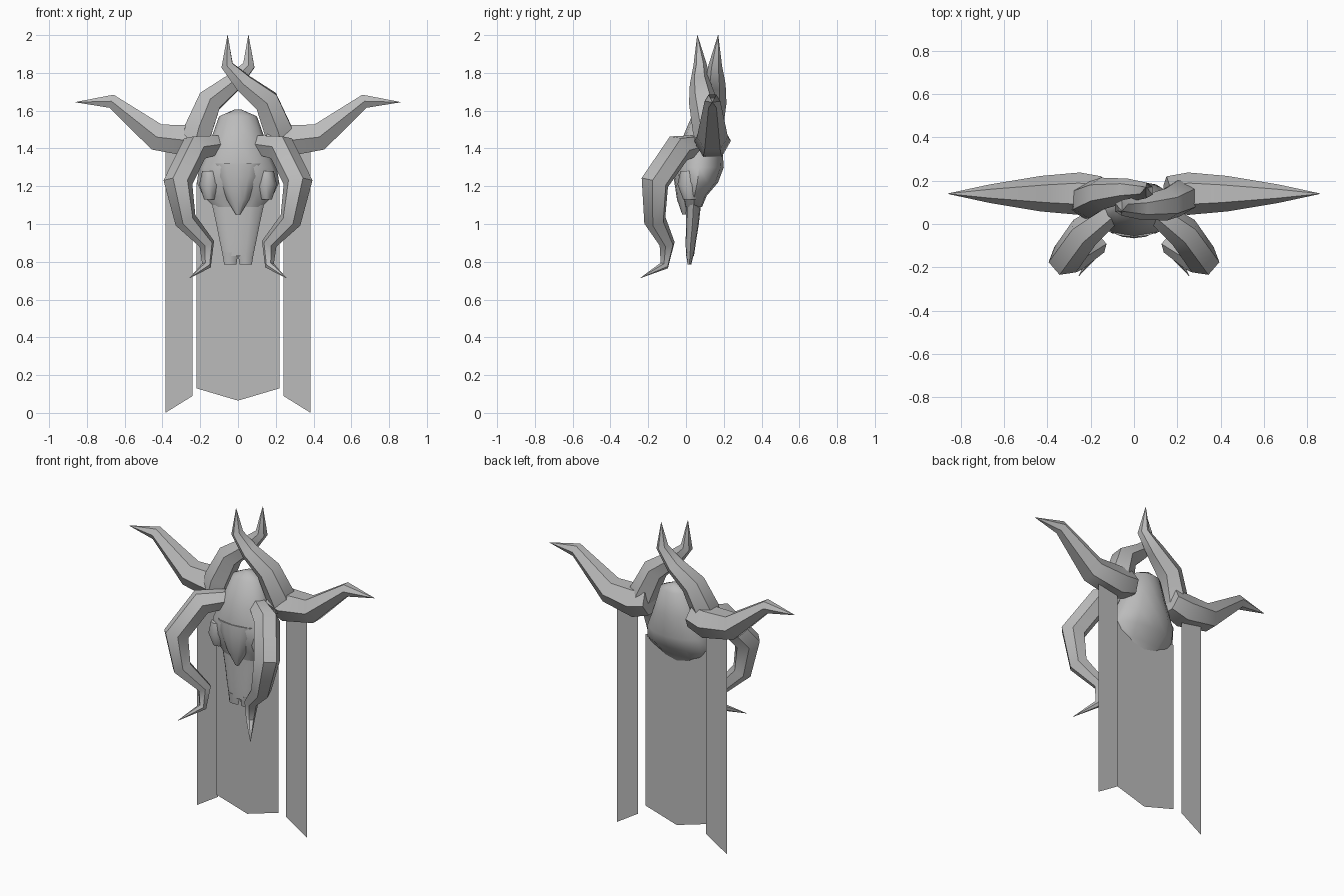
import bpy, bmesh, math
from mathutils import Vector

cube = bpy.data.objects.get("Cube")
if cube:
    bpy.data.objects.remove(cube, do_unlink=True)

grey = bpy.data.materials.new("plain grey")
grey.use_nodes = True
colour = (0.5, 0.5, 0.5, 1)
grey.diffuse_color = colour
grey.node_tree.nodes["Principled BSDF"].inputs["Base Color"].default_value = colour


def finish(name, bm, smooth=True):
    bmesh.ops.recalc_face_normals(bm, faces=bm.faces)
    mesh = bpy.data.meshes.new(name)
    bm.to_mesh(mesh)
    bm.free()
    mesh.materials.append(grey)
    ob = bpy.data.objects.new(name, mesh)
    bpy.context.collection.objects.link(ob)
    if smooth:
        bpy.ops.object.select_all(action='DESELECT')
        ob.select_set(True)
        bpy.context.view_layer.objects.active = ob
        bpy.ops.object.shade_smooth_by_angle(angle=math.radians(50))
    return ob


def loft(name, rings):
    """Skin a list of equal-length rings and cap both ends."""
    bm = bmesh.new()
    loops = [[bm.verts.new(p) for p in ring] for ring in rings]
    n = len(loops[0])
    for a, b in zip(loops, loops[1:]):
        for i in range(n):
            j = (i + 1) % n
            bm.faces.new((a[i], a[j], b[j], b[i]))
    bm.faces.new(loops[0])
    bm.faces.new(loops[-1])
    bmesh.ops.remove_doubles(bm, verts=bm.verts, dist=0.0005)
    return finish(name, bm)


def horn(name, path, place, sides=6):
    """Tapered tube through (x, y, z, radius) points moved by place."""
    pts = [Vector(place(p[:3])) for p in path]
    rings, side = [], Vector((0, 1, 0))
    for i, p in enumerate(pts):
        before = (p - pts[i - 1]).normalized() if i else Vector()
        after = (pts[i + 1] - p).normalized() if i + 1 < len(pts) else Vector()
        t = (before + after).normalized()
        side = (side - t * side.dot(t)).normalized()
        other = t.cross(side)
        angles = [math.tau * k / sides for k in range(sides)]
        rings.append([p + path[i][3] * (side * math.cos(a) + other * math.sin(a))
                      for a in angles])
    return loft(name, rings)


def bone(name, rows, cx=0, sides=12):
    """Stack of ovals given as (z, half width, front y, back y)."""
    rings = []
    for z, w, front, back in rows:
        mid, depth = (front + back) / 2, (back - front) / 2
        rings.append([(cx + w * math.cos(math.tau * k / sides),
                       mid + depth * math.sin(math.tau * k / sides), z)
                      for k in range(sides)])
    return loft(name, rings)


def keep(p):
    return p


def mirror(p):
    return (-p[0], p[1], p[2])


def half_turn(p):
    return (-p[0], 0.23 - p[1], p[2])


# Horns
outer_path = [(.15, .14, 1.46, .08), (.25, .14, 1.44, .098), (.43, .14, 1.46, .082),
              (.67, .14, 1.65, .042), (.86, .14, 1.645, .001)]
upper_path = [(.23, .13, 1.42, .075), (.21, .12, 1.50, .085), (.15, .09, 1.65, .075),
              (.03, .075, 1.745, .055), (-.058, .075, 1.84, .036), (-.055, .06, 2.0, .001)]
front_path = [(.10, .06, 1.42, .055), (.23, -.04, 1.40, .078), (.318, -.165, 1.22, .078),
              (.278, -.165, 1.02, .06), (.165, -.10, .895, .042),
              (.167, -.115, .78, .025), (.255, -.24, .715, .001)]
for label, path, flip in (("outer_horn", outer_path, mirror),
                          ("upper_horn", upper_path, half_turn),
                          ("front_horn", front_path, mirror)):
    horn("left_" + label, path, keep)
    horn("right_" + label, path, flip)

# Skull
bone("cranium", [(1.605, .02, .08, .13), (1.57, .10, .03, .17), (1.43, .15, -.03, .19),
                 (1.30, .205, -.06, .20), (1.22, .218, -.05, .17),
                 (1.15, .185, -.02, .11), (1.09, .125, -.005, .085)])
bone("nasal_bone", [(1.32, .13, -.06, .04), (1.25, .11, -.066, .04),
                    (1.13, .06, -.048, .03), (1.05, .012, -.02, .005)])
bone("snout", [(1.16, .15, 0, .085), (1.0, .115, .0, .068),
               (.90, .095, -.002, .052), (.83, .08, 0, .042)])
for side, s in (("left", 1), ("right", -1)):
    bone(side + "_snout_tip", [(.85, .043, 0, .044), (.785, .032, .008, .028)], s * .041, 8)
    # Cheek and brow ridge
    bone(side + "_cheek", [(1.28, .04, -.03, .05), (1.21, .055, -.045, .08),
                           (1.13, .03, -.015, .06)], s * .15, 8)


# Hanging cloth strips
def strip(name, y, outline):
    bm = bmesh.new()
    bm.faces.new([bm.verts.new((x, y, z)) for x, z in outline])
    return finish(name, bm, smooth=False)


strip("middle_banner", .093, [(-.22, 1.22), (-.22, .13), (0, .065), (.22, .13), (.22, 1.22)])
for side, s in (("left", 1), ("right", -1)):
    strip(side + "_banner", .14,
          [(s * .24, 1.42), (s * .24, .09), (s * .385, 0), (s * .385, 1.40)])
